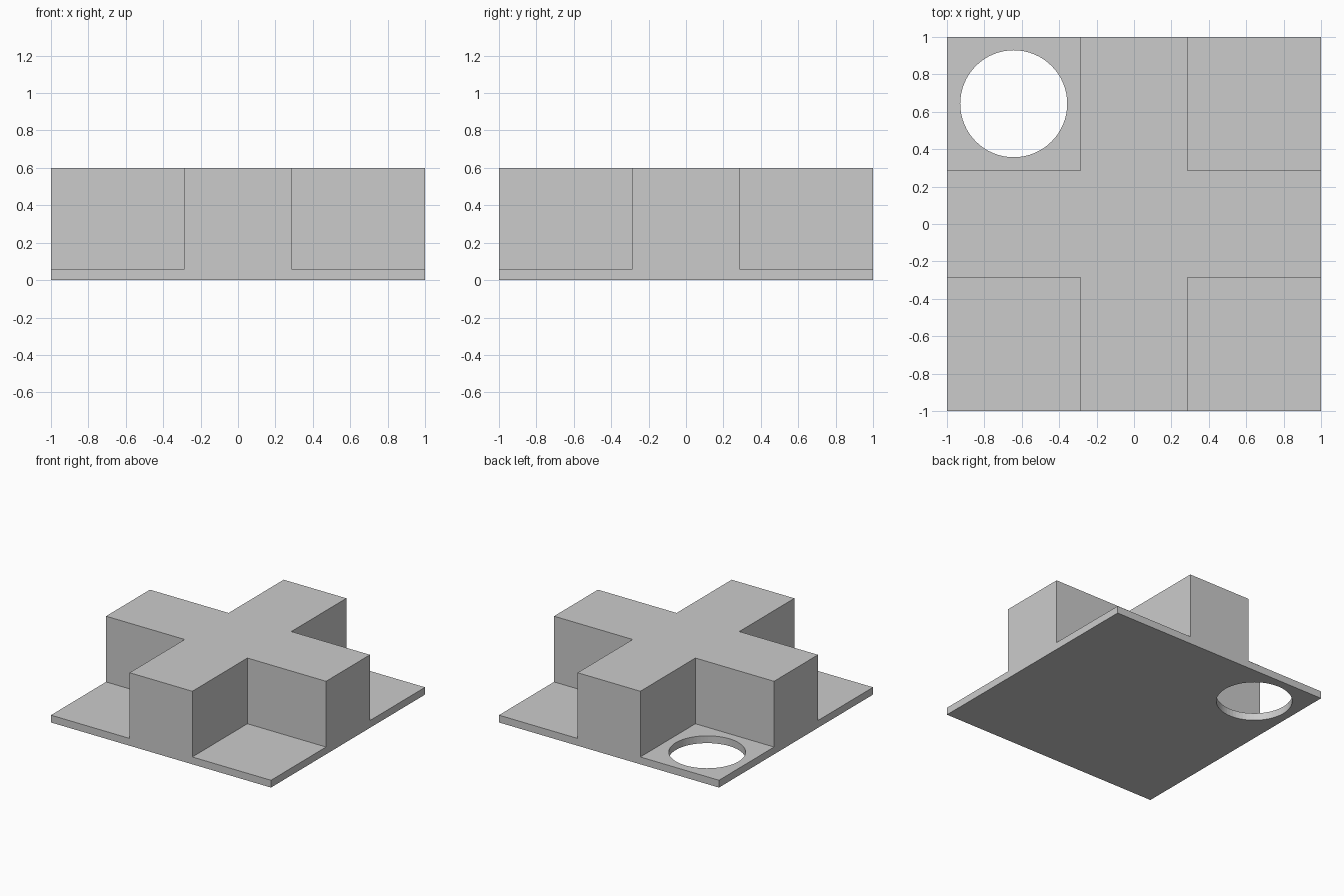
import bpy

if "Cube" in bpy.data.objects:
    bpy.data.objects.remove(bpy.data.objects["Cube"])

HEIGHT = 0.6      # overall height
PLATE = 0.06      # thickness of the base plate
ARM = 0.285       # half width of the cross arms
HOLE = 0.643      # hole centre offset from the middle
RADIUS = 0.286


def box(name, lo, hi):
    center = [(a + b) / 2 for a, b in zip(lo, hi)]
    bpy.ops.mesh.primitive_cube_add(size=1, location=center)
    ob = bpy.context.object
    ob.name = name
    ob.scale = [b - a for a, b in zip(lo, hi)]
    bpy.ops.object.transform_apply(location=True, rotation=False, scale=True)
    return ob


def cut(target, cutter):
    mod = target.modifiers.new("cut", 'BOOLEAN')
    mod.operation = 'DIFFERENCE'
    mod.solver = 'EXACT'
    mod.object = cutter
    bpy.context.view_layer.objects.active = target
    bpy.ops.object.modifier_apply(modifier=mod.name)
    bpy.data.objects.remove(cutter, do_unlink=True)


# Solid block that becomes the raised cross on its base plate
base = box("cross_base", (-1, -1, 0), (1, 1, HEIGHT))

# Four corner pockets leave the cross standing on the plate
for sx in (-1, 1):
    for sy in (-1, 1):
        xs = sorted((sx * ARM, sx * 1.2))
        ys = sorted((sy * ARM, sy * 1.2))
        cut(base, box("corner_cutter", (xs[0], ys[0], PLATE), (xs[1], ys[1], HEIGHT + 0.2)))

# Round hole through the back left corner of the plate
bpy.ops.mesh.primitive_cylinder_add(vertices=64, radius=RADIUS, depth=0.4,
                                    location=(-HOLE, HOLE, 0))
hole = bpy.context.object
hole.name = "hole_cutter"
cut(base, hole)
